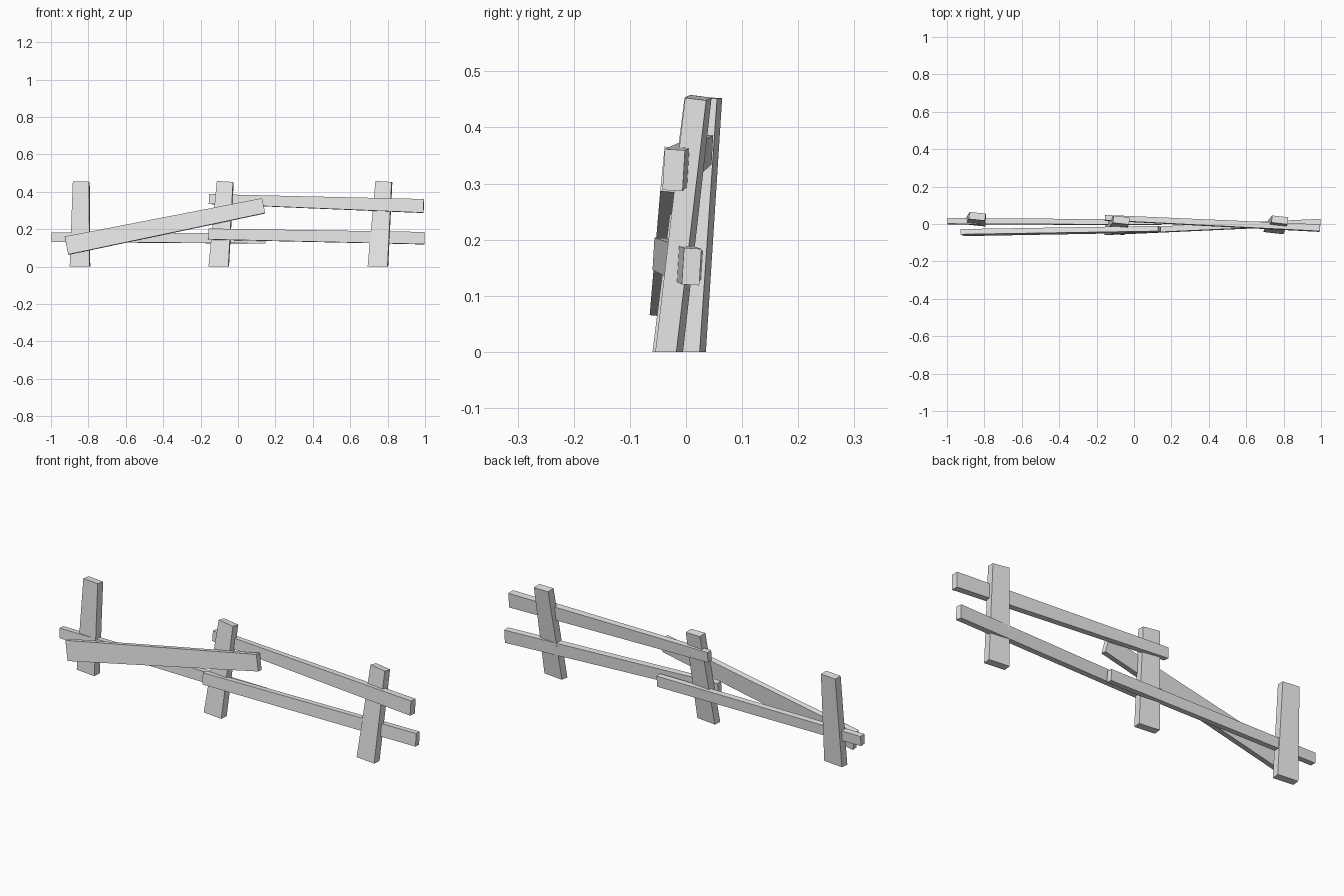
import bpy
import bmesh
from math import radians, sin, cos
from mathutils import Vector

cube = bpy.data.objects.get("Cube")
if cube:
    bpy.data.objects.remove(cube, do_unlink=True)

grey = bpy.data.materials.new("weathered_grey")
grey.use_nodes = True
colour = (0.8, 0.8, 0.8, 1.0)
grey.diffuse_color = colour
grey.node_tree.nodes["Principled BSDF"].inputs["Base Color"].default_value = colour


def beam(name, start, end, wide_hint, start_size, end_size, grounded=False):
    """Tapered plank between two centres; sizes are (width, thickness)."""
    start, end = Vector(start), Vector(end)
    axis = (end - start).normalized()
    wide = Vector(wide_hint)
    wide = (wide - axis * wide.dot(axis)).normalized()
    thin = axis.cross(wide)
    bm = bmesh.new()
    bmesh.ops.create_cube(bm, size=1)
    for v in bm.verts:
        at_end = v.co.z > 0
        centre, size = (end, end_size) if at_end else (start, start_size)
        co = centre + wide * (v.co.x * size[0]) + thin * (v.co.y * size[1])
        if grounded and not at_end:
            co.z = 0
        v.co = co
    bmesh.ops.recalc_face_normals(bm, faces=bm.faces)
    mesh = bpy.data.meshes.new(name)
    bm.to_mesh(mesh)
    bm.free()
    mesh.materials.append(grey)
    obj = bpy.data.objects.new(name, mesh)
    bpy.context.collection.objects.link(obj)


# Leaning posts, slightly twisted and narrower at the top
yaw = radians(6)
across = (cos(yaw), -sin(yaw), 0)
for name, x0, y0, x1, y1 in (
    ("right_post", -0.845, 0.011, -0.838, 0.041),
    ("middle_post", -0.103, -0.035, -0.068, 0.021),
    ("left_post", 0.748, -0.03, 0.78, 0.022),
):
    beam(name, (x0, y0, 0), (x1, y1, 0.453), across,
         (0.107, 0.038), (0.087, 0.038), grounded=True)

# Rails woven past the posts
upright = (0, 0.06, 1)
beam("right_low_rail", (-0.998, 0.015, 0.157), (0.147, 0.009, 0.151),
     upright, (0.05, 0.03), (0.055, 0.028))
beam("left_low_rail", (-0.158, -0.043, 0.174), (0.997, 0.01, 0.152),
     upright, (0.058, 0.03), (0.065, 0.031))
beam("left_top_rail", (-0.155, 0.033, 0.361), (0.993, -0.022, 0.324),
     upright, (0.052, 0.028), (0.073, 0.036))

# Fallen rail lying diagonally across the front
beam("fallen_rail", (-0.917, -0.046, 0.112), (0.137, -0.028, 0.325),
     (0, 0.1, 1), (0.098, 0.028), (0.081, 0.028))
